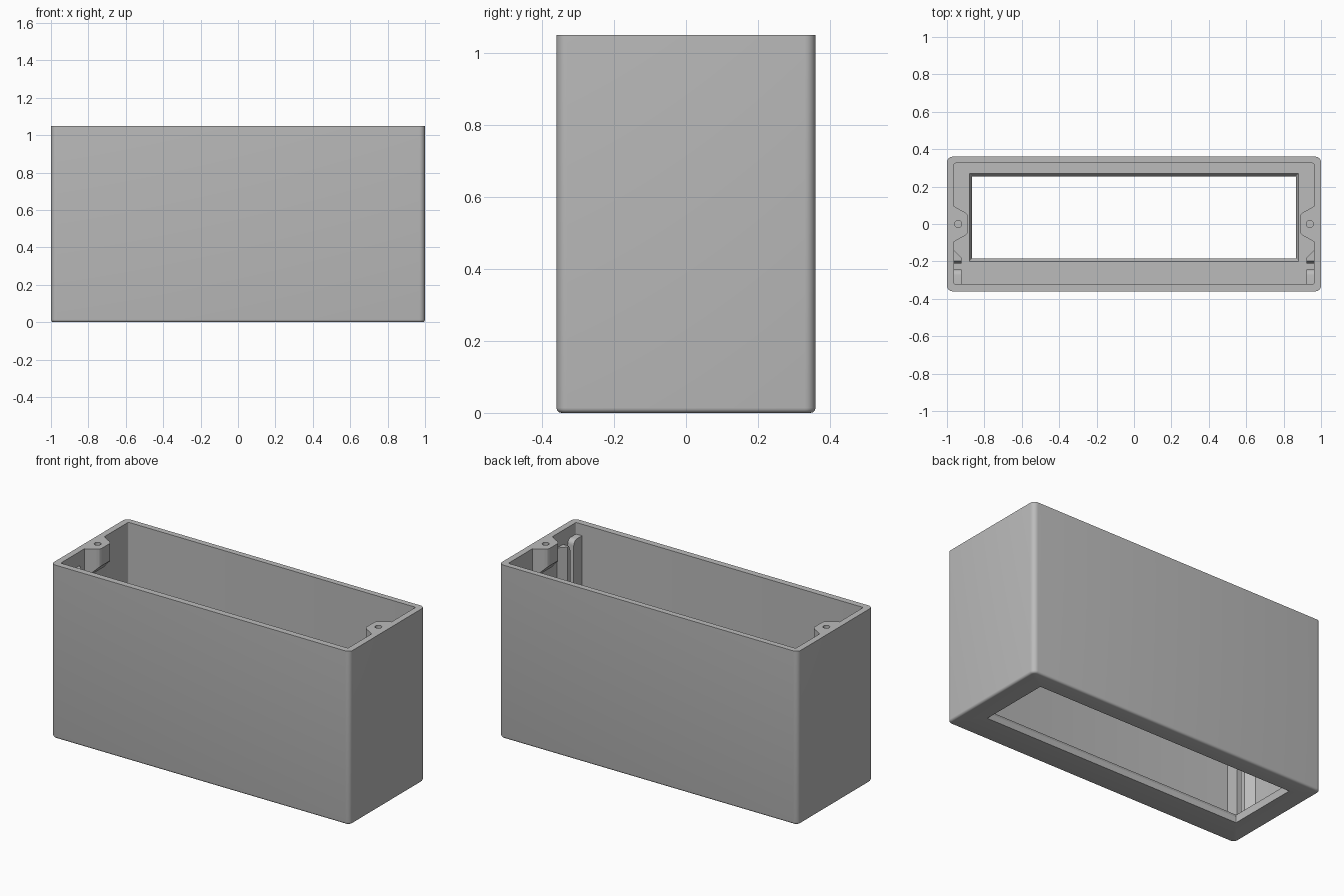
import bpy, bmesh, math

if "Cube" in bpy.data.objects:
    bpy.data.objects.remove(bpy.data.objects["Cube"], do_unlink=True)

HEIGHT, FLOOR = 1.05, 0.06
WALL_X, FRONT_Y, BACK_Y = 0.962, -0.322, 0.325

grey = bpy.data.materials.new("plain grey plastic")
grey.use_nodes = True
colour = (0.5, 0.5, 0.5, 1)
grey.diffuse_color = colour
grey.node_tree.nodes["Principled BSDF"].inputs["Base Color"].default_value = colour


def loft(name, loops, ring=False):
    """Skin equal-length loops of points; cap the ends or close into a ring."""
    bm = bmesh.new()
    rows = [[bm.verts.new(p) for p in loop] for loop in loops]
    pairs = list(zip(rows, rows[1:]))
    if ring:
        pairs.append((rows[-1], rows[0]))
    else:
        bm.faces.new(rows[0])
        bm.faces.new(rows[-1])
    for a, b in pairs:
        for i in range(len(a)):
            j = (i + 1) % len(a)
            bm.faces.new((a[i], a[j], b[j], b[i]))
    bmesh.ops.recalc_face_normals(bm, faces=bm.faces)
    mesh = bpy.data.meshes.new(name)
    bm.to_mesh(mesh)
    bm.free()
    obj = bpy.data.objects.new(name, mesh)
    bpy.context.collection.objects.link(obj)
    mesh.materials.append(grey)
    return obj


def select(obj):
    bpy.ops.object.select_all(action="DESELECT")
    obj.select_set(True)
    bpy.context.view_layer.objects.active = obj


def rounded_rect(hx, y0, y1, r, z, steps=6):
    corners = [(hx - r, y1 - r), (r - hx, y1 - r), (r - hx, y0 + r), (hx - r, y0 + r)]
    points = []
    for k, (cx, cy) in enumerate(corners):
        for s in range(steps + 1):
            a = math.pi / 2 * (k + s / steps)
            points.append((cx + r * math.cos(a), cy + r * math.sin(a), z))
    return points


def circle(cx, cy, r, z, n=24):
    return [(cx + r * math.cos(math.tau * i / n), cy + r * math.sin(math.tau * i / n), z)
            for i in range(n)]


# Case: rounded outer skin, rim, inner skin, floor and chamfered window opening
edge = 0.014
loops = [rounded_rect(0.866, -0.185, 0.255, 0.003, 0)]
for s in range(5):
    a = math.pi / 2 * s / 4
    inset = edge * (1 - math.sin(a))
    loops.append(rounded_rect(1 - inset, inset - 0.36, 0.36 - inset, 0.03 - inset,
                              edge * (1 - math.cos(a))))
loops += [
    rounded_rect(1, -0.36, 0.36, 0.03, HEIGHT),
    rounded_rect(WALL_X, FRONT_Y, BACK_Y, 0.008, HEIGHT),
    rounded_rect(WALL_X, FRONT_Y, BACK_Y, 0.008, FLOOR),
    rounded_rect(0.88, -0.2, 0.27, 0.003, FLOOR),
    rounded_rect(0.866, -0.185, 0.255, 0.003, FLOOR - 0.025),
]
case = loft("case", loops, ring=True)
select(case)
bpy.ops.object.shade_smooth_by_angle(angle=math.radians(30))

# Screw boss outline as (distance from wall, y)
boss_side = [(0, 0.095), (0.012, 0.088), (0.058, 0.062), (0.07, 0.052), (0.075, 0.038)]
boss_outline = boss_side + [(d, -y) for d, y in reversed(boss_side)]

for side, sx in (("left", 1), ("right", -1)):
    # Screw boss with sloped underside
    top = [(sx * (WALL_X - d), y, HEIGHT) for d, y in boss_outline]
    bottom = [(sx * (WALL_X - d), y, 0.87 + d) for d, y in boss_outline]
    boss = loft(side + "_screw_boss", [bottom, top])

    # Blind screw hole
    cutter = loft("hole_cutter", [circle(sx * 0.94, 0, 0.019, z) for z in (0.92, HEIGHT + 0.1)])
    cutter.hide_render = True
    select(boss)
    hole = boss.modifiers.new("screw_hole", "BOOLEAN")
    hole.operation, hole.solver, hole.object = "DIFFERENCE", "EXACT", cutter
    bpy.ops.object.modifier_apply(modifier=hole.name)
    bpy.data.objects.remove(cutter, do_unlink=True)

    # Guide rails with a lead-in at the top of the slot
    back, inner = sx * (WALL_X + 0.008), sx * 0.922

    def wedge(slot_y, z):
        return [(back, -0.14, z), (sx * WALL_X, -0.14, z), (inner, -0.182, z),
                (inner, slot_y, z), (back, slot_y, z)]

    loft(side + "_wedge_rail", [wedge(-0.212, FLOOR - 0.01), wedge(-0.212, 0.93), wedge(-0.198, 0.965)])

    def block(slot_y, z):
        return [(back, slot_y, z), (inner, slot_y, z),
                (inner, FRONT_Y - 0.008, z), (back, FRONT_Y - 0.008, z)]

    rail = [block(-0.243, FLOOR - 0.01)]
    for s in range(5):
        a = math.pi / 2 * s / 4
        rail.append(block(-0.243 - 0.03 * (1 - math.cos(a)), 0.95 + 0.03 * math.sin(a)))
    corner_rail = loft(side + "_corner_rail", rail)
    select(corner_rail)
    bpy.ops.object.shade_smooth_by_angle(angle=math.radians(30))
